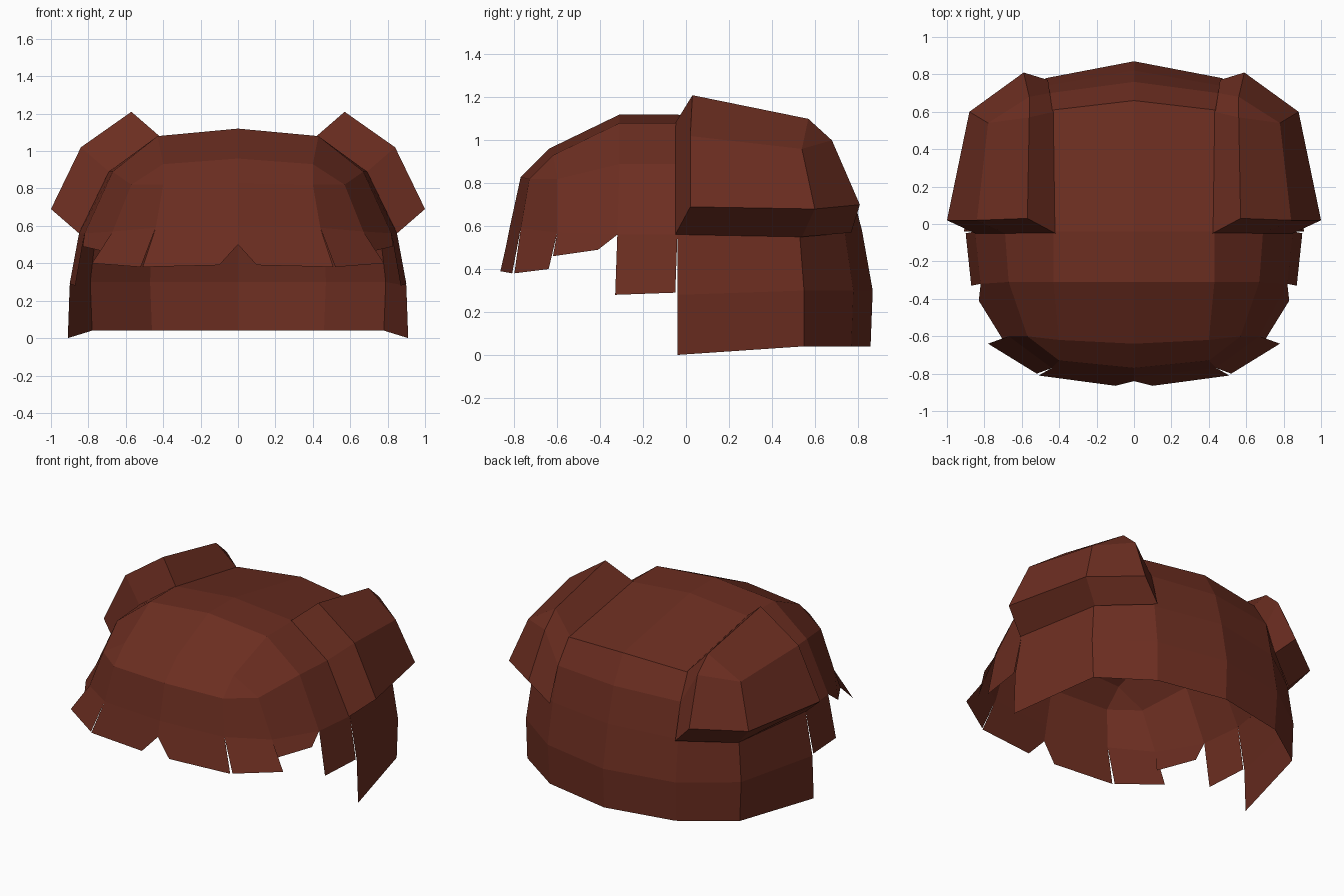
import bpy, bmesh

if "Cube" in bpy.data.objects:
    bpy.data.objects.remove(bpy.data.objects["Cube"])

mat = bpy.data.materials.new("brown_hair")
mat.diffuse_color = (0.15, 0.027, 0.015, 1)
mat.use_nodes = True
mat.node_tree.nodes["Principled BSDF"].inputs["Base Color"].default_value = mat.diffuse_color


def mirrored_object(name, faces):
    """Flat-shaded half mesh from point loops, mirrored across x = 0."""
    bm = bmesh.new()
    for loop in faces:
        pts = list(dict.fromkeys(loop))       # collapsed corners become triangles
        bm.faces.new([bm.verts.new(p) for p in pts])
    bmesh.ops.remove_doubles(bm, verts=bm.verts, dist=0.001)
    bmesh.ops.recalc_face_normals(bm, faces=bm.faces)
    mesh = bpy.data.meshes.new(name)
    bm.to_mesh(mesh)
    bm.free()
    mesh.materials.append(mat)
    ob = bpy.data.objects.new(name, mesh)
    bpy.context.collection.objects.link(ob)
    mod = ob.modifiers.new("mirror", "MIRROR")
    mod.merge_threshold = 0.001
    return ob


def bridge(a, b):
    """Quads between two matching rows of points."""
    return [(a[i], a[i + 1], b[i + 1], b[i]) for i in range(len(a) - 1)]


# Half rings of the scalp, each running from front centre to back centre
crown = [(0, -.64, .96), (.40, -.62, .93), (.40, -.62, .93), (.43, -.31, 1.08),
         (.43, -.04, 1.08), (.43, .61, .96), (.43, .61, .96), (0, .66, .99)]
upper = [(0, -.77, .83), (.40, -.73, .82), (.57, -.60, .82), (.67, -.31, .89),
         (.69, -.04, .89), (.63, .53, .82), (.45, .70, .80), (0, .76, .81)]
middle = [(0, -.82, .60), (.44, -.77, .59), (.67, -.60, .57), (.82, -.32, .56),
          (.85, -.04, .56), (.76, .53, .56), (.46, .74, .57), (0, .82, .58)]
# Back skirt rows, from the side edge to back centre
low = [(.90, -.04, .28), (.79, .55, .30), (.47, .78, .30), (0, .87, .30)]
hem = [(.91, -.04, 0), (.78, .55, .04), (.46, .77, .04), (0, .86, .04)]

# Scalp with top cap
ridge_front, ridge_back = (0, -.31, 1.12), (0, -.04, 1.12)
cap = bridge([crown[0], ridge_front, ridge_back, crown[7]],
             [crown[1], crown[3], crown[4], crown[5]])
scalp = cap + bridge(crown, upper) + bridge(upper, middle)
scalp += bridge(middle[4:], low) + bridge(low, hem)
mirrored_object("hair_shell", scalp)

# Separate jagged locks hanging below the front and sides
mirrored_object("fringe_locks", [
    (middle[0], middle[1], (.51, -.81, .38), (.10, -.865, .39), (0, -.84, .50)),
    (middle[1], middle[2], (.78, -.64, .40), (.52, -.80, .38)),
    (middle[2], middle[3], (.83, -.41, .49), (.70, -.62, .46)),
    (middle[3], middle[4], (.90, -.05, .29), (.87, -.33, .28)),
])

# Raised side tufts: outer plates plus a rim sloping back to the scalp
top_f, out_f, low_f = (.57, .03, 1.21), (.84, .02, 1.02), (1.0, .02, .69)
top_m, out_m, low_m = (.56, .57, 1.10), (.78, .54, .96), (.88, .60, .68)
top_b, low_b = (.56, .68, 1.0), (.59, .81, .70)
outer = [top_f, out_f, low_f, low_m, low_b, top_b, top_m, top_f]
inner = [(.42, -.05, 1.08), (.69, -.05, .89), (.85, -.05, .56), (.76, .54, .55),
         (.46, .77, .57), (.45, .70, .80), (.43, .60, .96), (.42, -.05, 1.08)]
mirrored_object("side_tufts", [
    (top_f, out_f, out_m, top_m),
    (out_f, low_f, low_m, out_m),
    (out_m, low_m, low_b, top_b),
    (top_m, out_m, top_b),
] + bridge(outer, inner))
